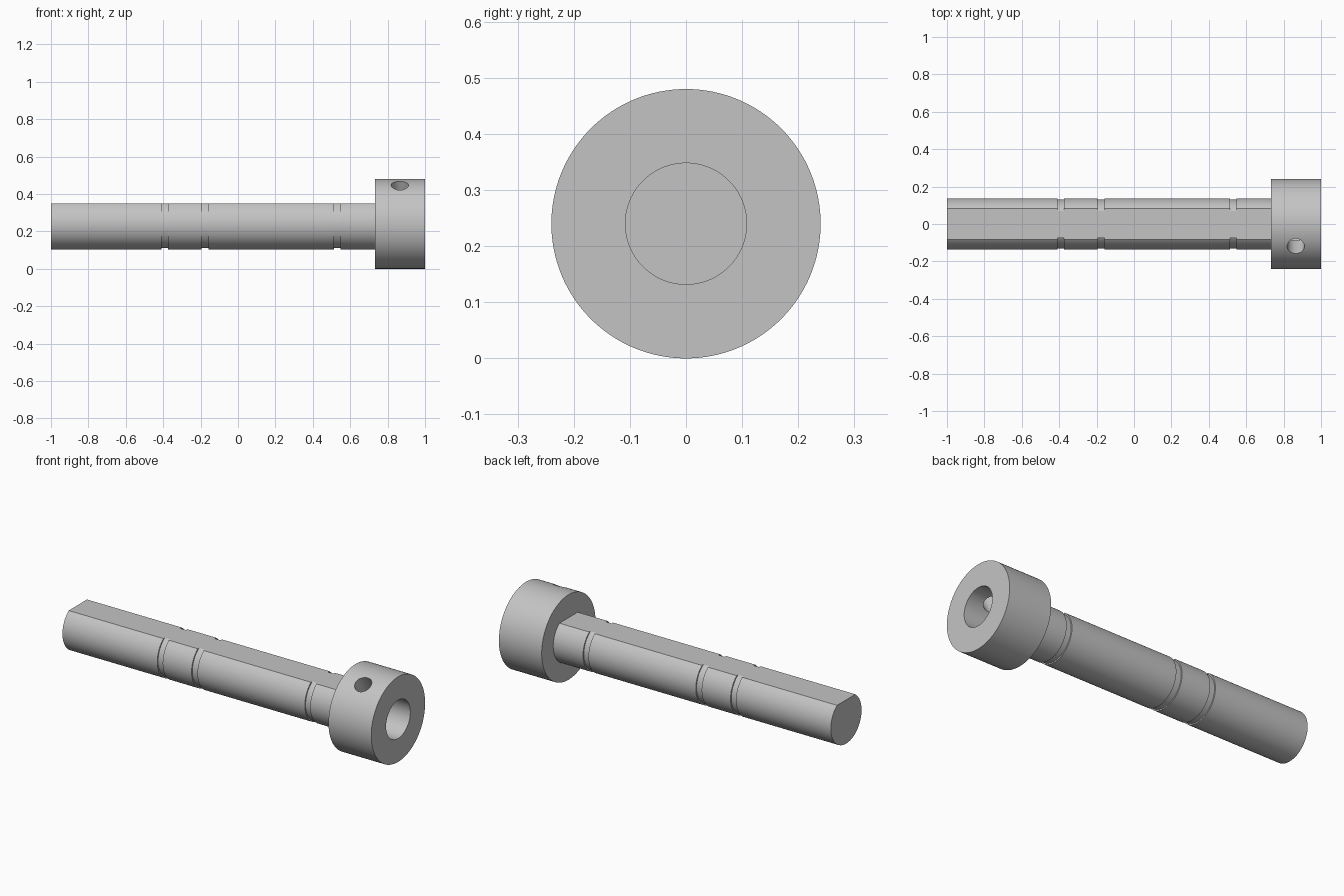
import bpy, bmesh, math
from mathutils import Matrix, Vector

if "Cube" in bpy.data.objects:
    bpy.data.objects.remove(bpy.data.objects["Cube"])

AXIS_Z = 0.24
FLAT = 0.11           # height of the shaft flat above the axis
SHAFT_R, GROOVE_R = 0.137, 0.13
HEAD_X, HEAD_R, BORE_R = 0.733, 0.24, 0.108

metal = bpy.data.materials.new("grey metal")
metal.diffuse_color = (0.55, 0.55, 0.55, 1)
metal.use_nodes = True
metal.node_tree.nodes["Principled BSDF"].inputs["Base Color"].default_value = metal.diffuse_color


def make_object(name, bm):
    bmesh.ops.recalc_face_normals(bm, faces=bm.faces)
    mesh = bpy.data.meshes.new(name)
    bm.to_mesh(mesh)
    bm.free()
    mesh.materials.append(metal)
    ob = bpy.data.objects.new(name, mesh)
    bpy.context.collection.objects.link(ob)
    return ob


def select(ob):
    bpy.ops.object.select_all(action='DESELECT')
    ob.select_set(True)
    bpy.context.view_layer.objects.active = ob


def bridge(bm, a, b):
    for i in range(len(a)):
        j = (i + 1) % len(a)
        bm.faces.new((a[i], a[j], b[j], b[i]))


def d_section(bm, x, r, n=96):
    """Circle with its top cut off flat."""
    start = math.acos(FLAT / r)
    angles = [start + (2 * math.pi - 2 * start) * i / n for i in range(n + 1)]
    return [bm.verts.new((x, r * math.sin(a), AXIS_Z + r * math.cos(a))) for a in angles]


def circle(bm, x, r, n=128):
    return [bm.verts.new((x, r * math.sin(2 * math.pi * i / n),
                          AXIS_Z + r * math.cos(2 * math.pi * i / n))) for i in range(n)]


# Shaft with a flat on top and three shallow ring grooves
profile = [(-1, SHAFT_R)]
for x0, x1 in ((-0.408, -0.374), (-0.194, -0.157), (0.513, 0.547)):
    profile += [(x0, SHAFT_R), (x0, GROOVE_R), (x1, GROOVE_R), (x1, SHAFT_R)]
profile.append((HEAD_X, SHAFT_R))
bm = bmesh.new()
rings = [d_section(bm, x, r) for x, r in profile]
for a, b in zip(rings, rings[1:]):
    bridge(bm, a, b)
bm.faces.new(rings[0])
bm.faces.new(rings[-1])
shaft = make_object("shaft", bm)

# Head collar with its central bore
bm = bmesh.new()
rings = [circle(bm, x, r) for x, r in
         ((HEAD_X, BORE_R), (HEAD_X, HEAD_R), (1, HEAD_R), (1, BORE_R))]
for a, b in zip(rings, rings[1:] + rings[:1]):
    bridge(bm, a, b)
head = make_object("head", bm)

# Set screw hole, drilled into the bore 30 degrees forward of the top
tilt = Matrix.Rotation(math.radians(30), 4, 'X')
center = Vector((0.865, 0, AXIS_Z)) + tilt @ Vector((0, 0, 0.2))
bm = bmesh.new()
bmesh.ops.create_cone(bm, cap_ends=True, segments=48, radius1=0.046, radius2=0.046,
                      depth=0.28, matrix=Matrix.Translation(center) @ tilt)
drill = make_object("hole_cutter", bm)
drill.hide_render = True
cut = head.modifiers.new("screw hole", 'BOOLEAN')
cut.operation = 'DIFFERENCE'
cut.solver = 'EXACT'
cut.object = drill
select(head)
bpy.ops.object.modifier_apply(modifier=cut.name)
bpy.data.objects.remove(drill)

for ob in (shaft, head):
    select(ob)
    bpy.ops.object.shade_smooth_by_angle(angle=math.radians(30))
